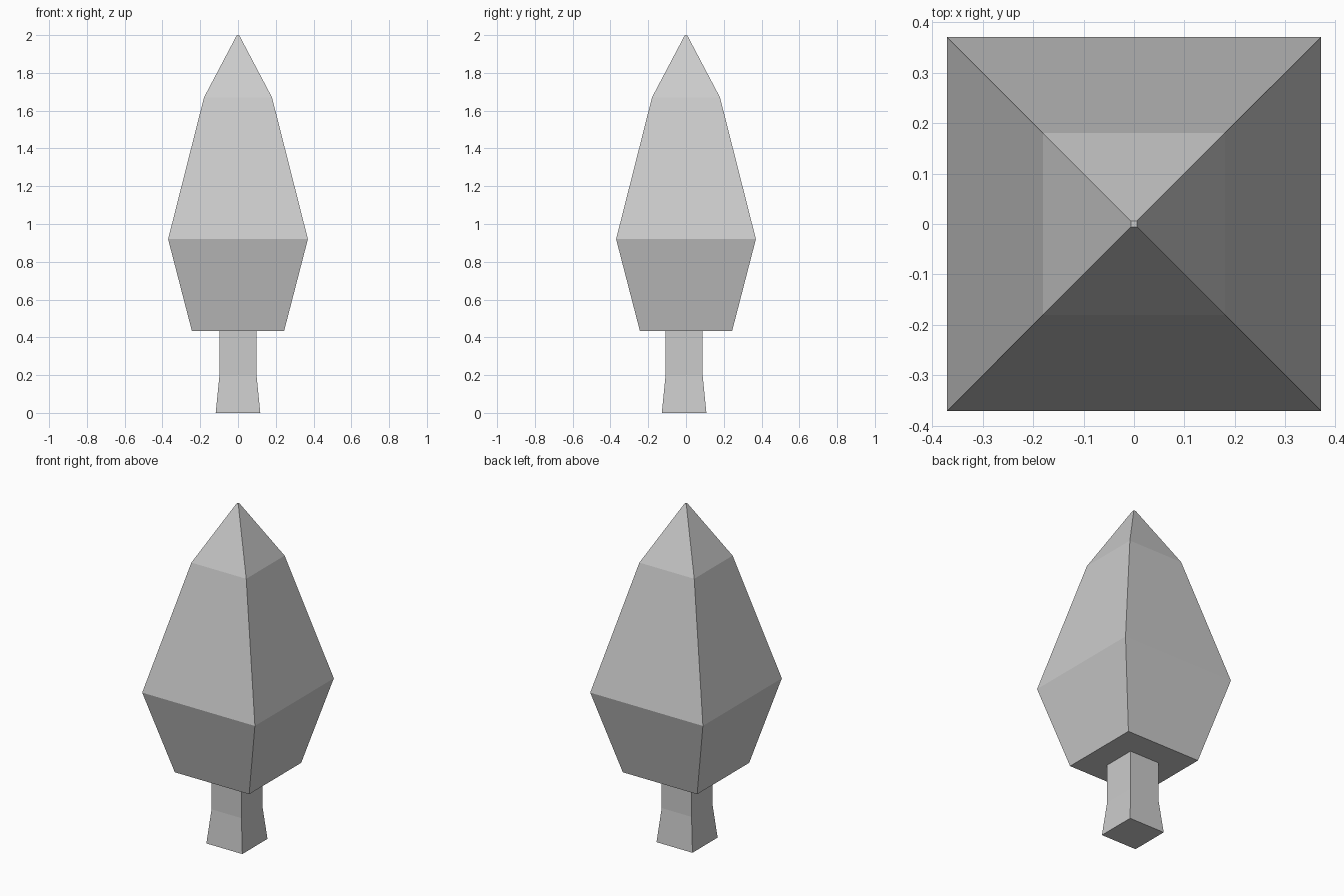
import bpy
import bmesh

if "Cube" in bpy.data.objects:
    bpy.data.objects.remove(bpy.data.objects["Cube"])


def square_loft(name, sections, center_y=0.0):
    """Stack square rings given as (z, half width) and close both ends."""
    bm = bmesh.new()
    rings = []
    for z, h in sections:
        rings.append([bm.verts.new((sx * h, center_y + sy * h, z))
                      for sx, sy in ((-1, -1), (1, -1), (1, 1), (-1, 1))])
    for low, high in zip(rings, rings[1:]):
        for i in range(4):
            j = (i + 1) % 4
            bm.faces.new((low[i], low[j], high[j], high[i]))
    bm.faces.new(rings[0][::-1])
    bm.faces.new(rings[-1])
    mesh = bpy.data.meshes.new(name)
    bm.to_mesh(mesh)
    bm.free()
    obj = bpy.data.objects.new(name, mesh)
    bpy.context.collection.objects.link(obj)
    return obj


# Trunk: flared at the foot, set slightly towards the front
square_loft("trunk", [(0, 0.118), (0.2, 0.098), (0.433, 0.098)], center_y=-0.01)

# Foliage: tapered crown with a tiny flat tip
square_loft("foliage", [(0.433, 0.244), (0.92, 0.37), (1.67, 0.18), (2.0, 0.006)])
